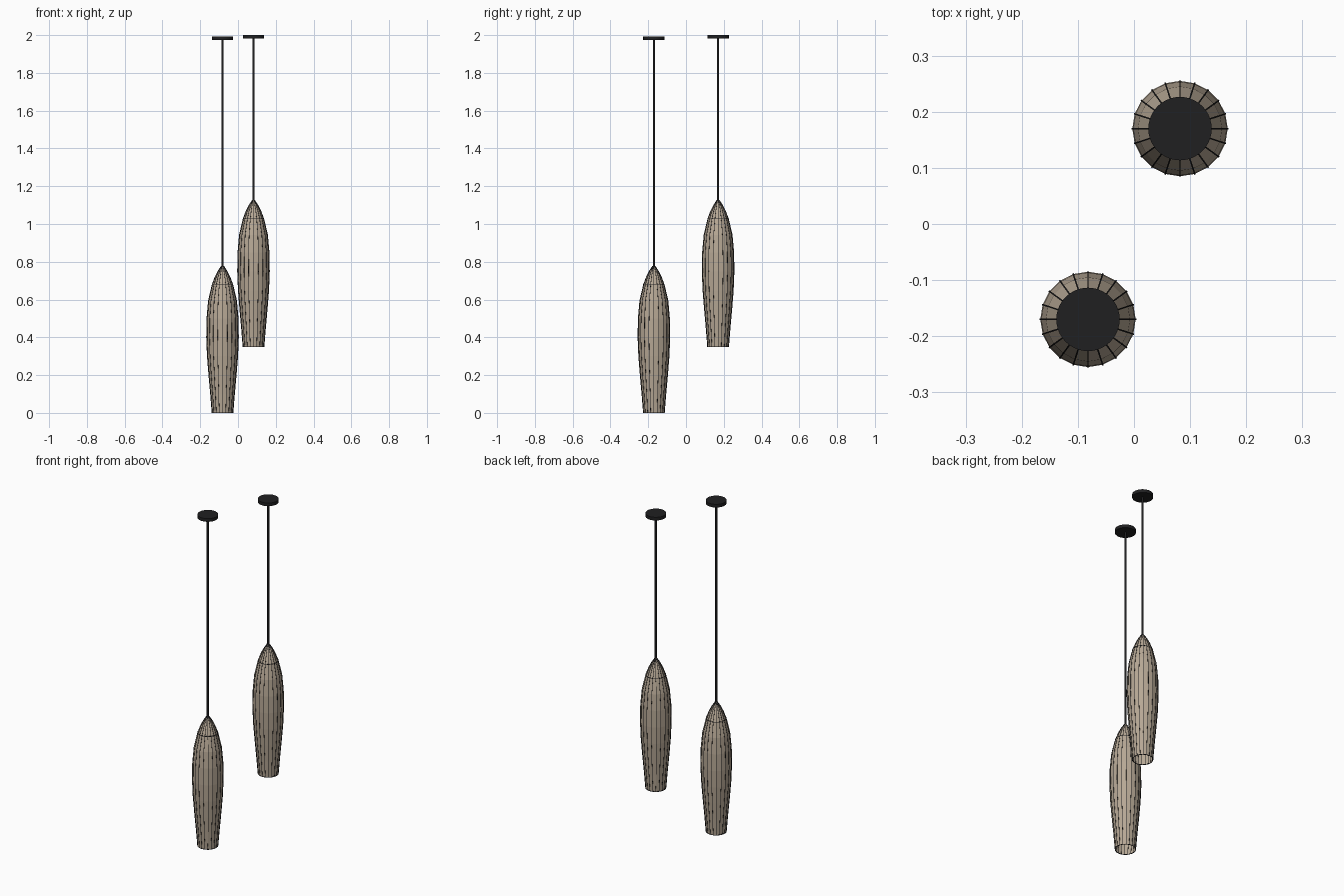
import bpy, bmesh, math

if "Cube" in bpy.data.objects:
    bpy.data.objects.remove(bpy.data.objects["Cube"])

SIDES = 20
# shade profile: radius, height above the lower rim
PROFILE = [(0.056, 0.0), (0.064, 0.1), (0.073, 0.2), (0.081, 0.3), (0.085, 0.4),
           (0.0835, 0.5), (0.075, 0.595), (0.055, 0.68), (0.040, 0.72),
           (0.025, 0.75), (0.007, 0.778)]


def material(name, rgb):
    m = bpy.data.materials.new(name)
    m.diffuse_color = (*rgb, 1)
    m.use_nodes = True
    m.node_tree.nodes["Principled BSDF"].inputs["Base Color"].default_value = m.diffuse_color
    return m


LINEN = material("warm_taupe", (0.47, 0.39, 0.30))
BLACK = material("matt_black", (0.014, 0.014, 0.015))


def make_object(name, bm, mat, loc):
    me = bpy.data.meshes.new(name)
    bm.to_mesh(me)
    bm.free()
    me.materials.append(mat)
    ob = bpy.data.objects.new(name, me)
    ob.location = loc
    bpy.context.collection.objects.link(ob)
    return ob


def lathe(bm, pts, closed=False):
    """Revolve (radius, z) points around z."""
    rows = [[bm.verts.new((r * math.cos(2 * math.pi * i / SIDES),
                           r * math.sin(2 * math.pi * i / SIDES), z))
             for i in range(SIDES)] for r, z in pts]
    pairs = list(zip(rows, rows[1:]))
    if closed:
        pairs.append((rows[-1], rows[0]))
    for a, b in pairs:
        for i in range(SIDES):
            j = (i + 1) % SIDES
            bm.faces.new((a[i], a[j], b[j], b[i]))


def rib(bm, angle, w=0.0013, d=0.0012):
    """Thin ridge that follows the shade profile."""
    c, s = math.cos(angle), math.sin(angle)
    prev = None
    for r, z in PROFILE:
        cur = [bm.verts.new((x * c - y * s, x * s + y * c, z))
               for x, y in ((r - d, -w), (r + d, -w), (r + d, w), (r - d, w))]
        if prev:
            for i in range(4):
                j = (i + 1) % 4
                bm.faces.new((prev[i], prev[j], cur[j], cur[i]))
        prev = cur


def cylinder(name, r, z0, z1, segs, x, y):
    bm = bmesh.new()
    bmesh.ops.create_cone(bm, cap_ends=True, segments=segs, radius1=r, radius2=r,
                          depth=z1 - z0)
    ob = make_object(name, bm, BLACK, (x, y, (z0 + z1) / 2))
    for p in ob.data.polygons:
        p.use_smooth = len(p.vertices) == 4


def pendant(tag, x, y, base, top):
    # faceted shade, open at the bottom
    bm = bmesh.new()
    lathe(bm, PROFILE)
    make_object(tag + "_shade", bm, LINEN, (x, y, base))
    # wire frame: ribs on every corner, rings at the rim and shoulder
    bm = bmesh.new()
    for i in range(SIDES):
        rib(bm, 2 * math.pi * i / SIDES)
    for r, z in (PROFILE[0], PROFILE[7]):
        t = 0.0015
        z = max(z, t)
        lathe(bm, [(r - t, z - t), (r + t, z - t), (r + t, z + t), (r - t, z + t)], True)
    make_object(tag + "_frame", bm, BLACK, (x, y, base))
    # hanging rod and ceiling canopy
    cylinder(tag + "_rod", 0.006, base + 0.765, top - 0.01, 12, x, y)
    cylinder(tag + "_canopy", 0.0565, top - 0.019, top, 40, x, y)


pendant("low_pendant", -0.082, -0.17, 0.0, 1.992)
pendant("high_pendant", 0.082, 0.17, 0.348, 2.0)
